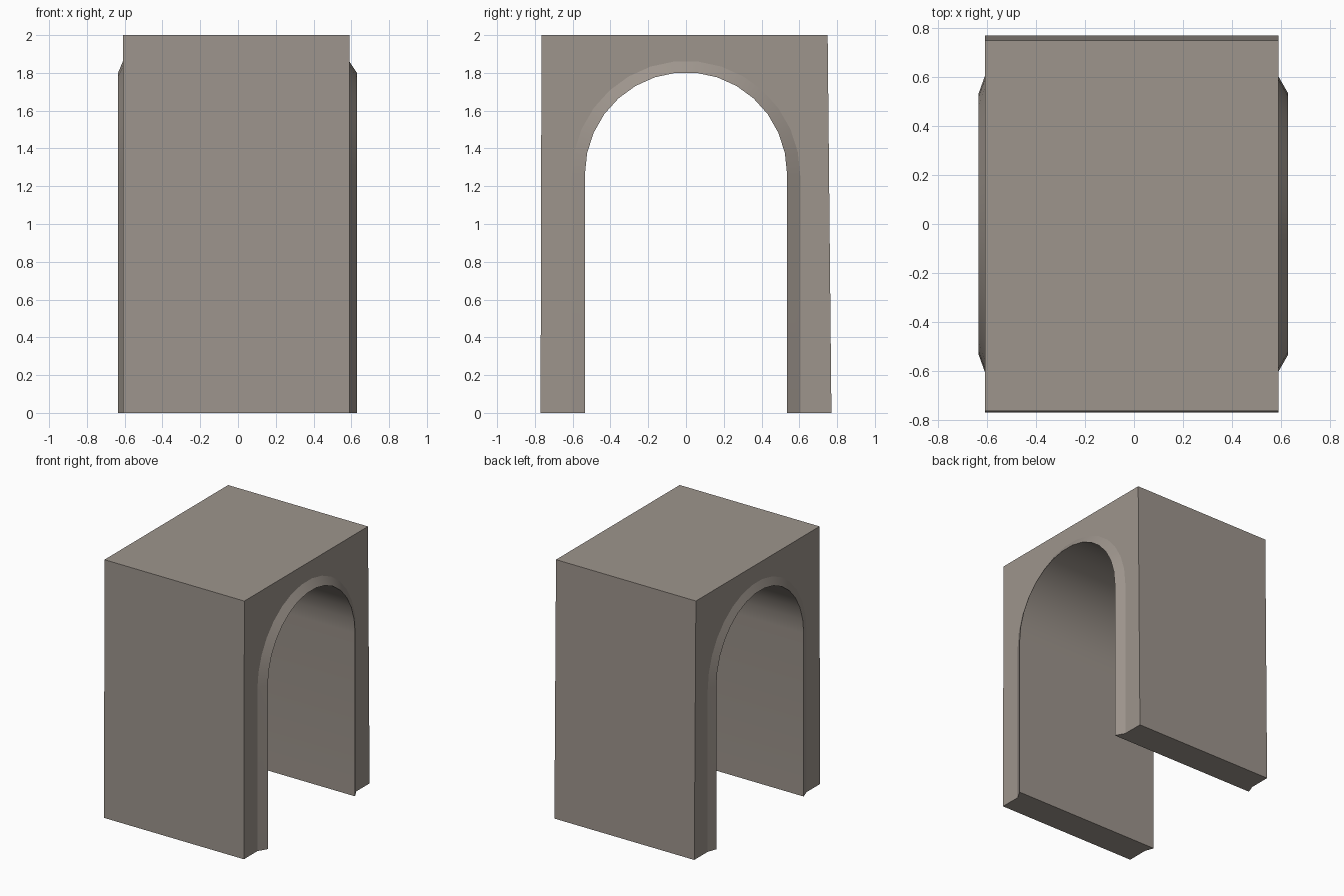
import bpy, bmesh, math

if "Cube" in bpy.data.objects:
    bpy.data.objects.remove(bpy.data.objects["Cube"])

SEGMENTS = 15


def arch(radius, top):
    """Door-shaped outline (y, z) from the back foot over the crown to the front foot."""
    spring = top - radius
    pts = [(radius, 0.0)]
    for i in range(SEGMENTS + 1):
        a = math.pi * i / SEGMENTS
        pts.append((radius * math.cos(a), spring + radius * math.sin(a) / math.cos(math.pi / (2 * SEGMENTS))))
    pts.append((-radius, 0.0))
    return pts


block = [(-0.77, 0), (-0.765, 2), (0.75, 2), (0.77, 0)]
outer = arch(0.605, 1.86)
inner = arch(0.535, 1.80)

bm = bmesh.new()


def ring(points, x):
    return [bm.verts.new((x, y, z)) for y, z in points]


def strip(a, b, smooth):
    for i in range(len(a) - 1):
        f = bm.faces.new((a[i], a[i + 1], b[i + 1], b[i]))
        f.smooth = smooth


# Both end walls with their protruding bevelled arch trim
ends = []
for wall_x, lip_x in ((-0.61, -0.635), (0.59, 0.63)):
    wall, rim, lip = ring(block, wall_x), ring(outer, wall_x), ring(inner, lip_x)
    bm.faces.new(wall + rim)
    strip(rim, lip, True)
    ends.append((wall, rim, lip))
(w0, r0, l0), (w1, r1, l1) = ends

# Outside walls, roof and tunnel
strip(w0, w1, False)
strip(l0, l1, True)

# Undersides of the two legs
for k, j in ((0, -1), (-1, 0)):
    bm.faces.new((w0[k], r0[j], l0[j], l1[j], r1[j], w1[k]))

bmesh.ops.recalc_face_normals(bm, faces=bm.faces)
for e in bm.edges:
    e.smooth = e.calc_face_angle(0) < math.radians(30) and all(f.smooth for f in e.link_faces)

mesh = bpy.data.meshes.new("arched_passage")
bm.to_mesh(mesh)
bm.free()

stone = bpy.data.materials.new("warm grey stone")
stone.diffuse_color = (0.34, 0.30, 0.265, 1)
stone.use_nodes = True
stone.node_tree.nodes["Principled BSDF"].inputs["Base Color"].default_value = stone.diffuse_color
mesh.materials.append(stone)
bpy.context.collection.objects.link(bpy.data.objects.new("arched_passage", mesh))
